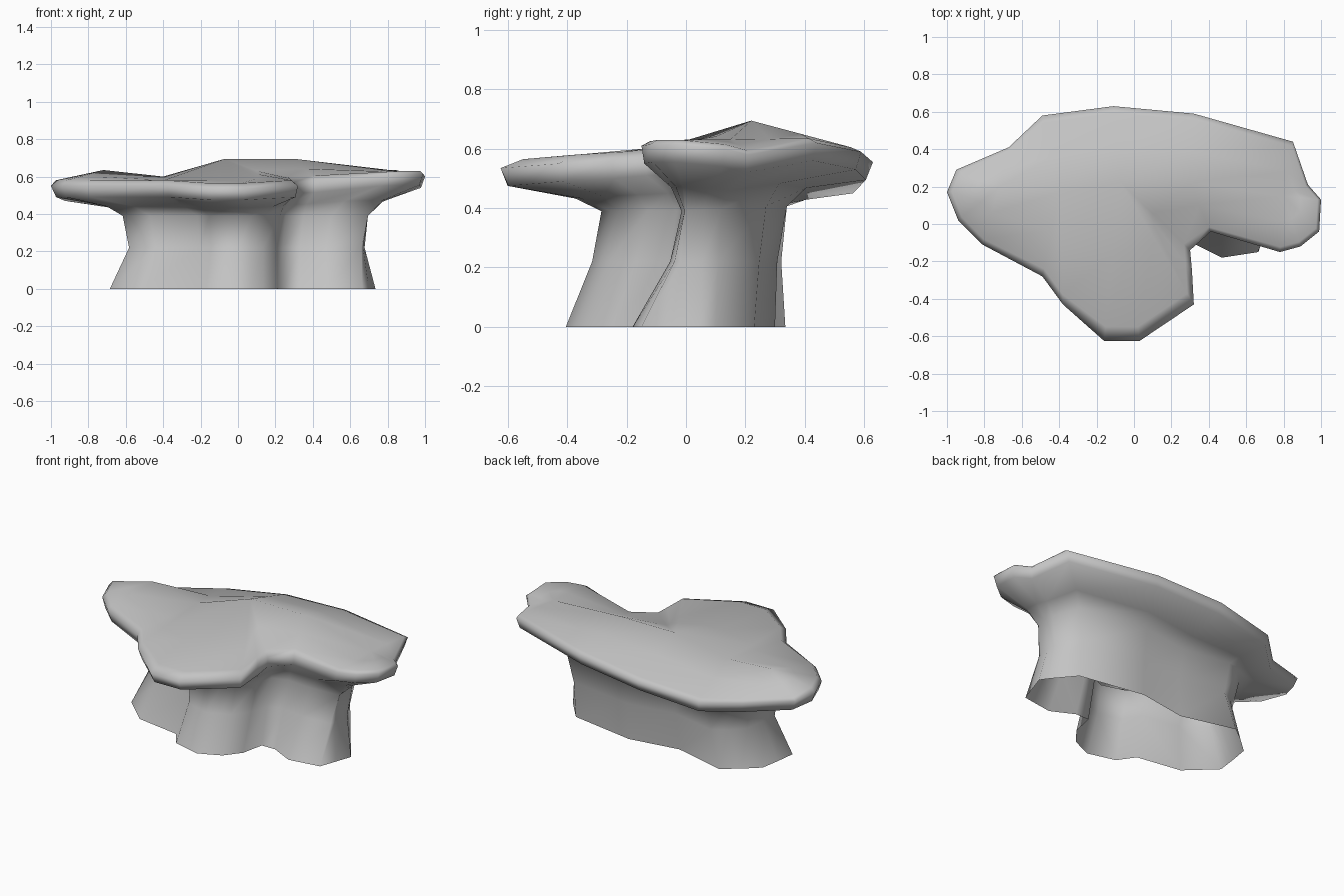
import bpy
import bmesh
from mathutils import Vector

default_cube = bpy.data.objects.get("Cube")
if default_cube:
    bpy.data.objects.remove(default_cube, do_unlink=True)


def clamp(value, low=0.0, high=1.0):
    return max(low, min(high, value))


# Cap rim and matching foot outline, counter-clockwise from the left end
rim_outline = [
    (1, .13, .6), (.93, .21, .58), (.85, .44, .62), (.32, .59, .59),
    (-.11, .63, .555), (-.49, .58, .51), (-.67, .41, .49), (-.95, .29, .53),
    (-1, .17, .55), (-.94, .02, .55), (-.81, -.11, .55), (-.49, -.28, .55),
    (-.38, -.43, .55), (-.16, -.625, .535), (.03, -.625, .535), (.32, -.43, .55),
    (.31, -.25, .56), (.3, -.14, .57), (.41, -.04, .575), (.78, -.15, .61),
    (.89, -.12, .615), (.99, -.04, .615),
]
foot_outline = [
    (.735, .05), (.7, .1), (.59, .23), (.18, .3), (-.13, .25), (-.46, .335),
    (-.56, .26), (-.65, .18), (-.67, .06), (-.685, -.06), (-.52, -.215),
    (-.24, -.26), (-.17, -.36), (0, -.405), (.07, -.375), (.135, -.345),
    (.21, -.25), (.24, -.11), (.33, -.11), (.47, -.18), (.665, -.15), (.7, -.05),
]
# Crest of the cap, from the right end to the left end
crest = [Vector(p) for p in (
    (-.72, .2, .635), (-.4, .17, .6), (-.07, .22, .695),
    (.3, .22, .695), (.8, .15, .632))]


def neck_point(x, y):
    """The stem leans inward at the front and swells slightly at the back."""
    lean = (.165 if x > .3 else .12) * clamp(-y / .17)
    swell = .04 * clamp(y / .2)
    neck_x = min(.695, x * 1.06) if x > 0 else x * .9
    return Vector((neck_x, min(.34, y + lean + swell), .39 + .4 * swell))


def waist_point(foot, neck):
    """The stem is pinched between foot and neck, mostly at its right end."""
    waist = foot.lerp(neck, .75 if foot.x > .3 else .6)
    waist.x = waist.x * .96 if foot.x > 0 else foot.x * .85
    waist.y *= .95
    waist.z = .22
    return waist


def crest_target(rim):
    """Nearest crest point; the front notch runs diagonally as a valley."""
    in_notch = 0 < rim.x < .35 and rim.y < 0
    aim = rim.x * .2 if in_notch else rim.x
    return min(crest, key=lambda node: abs(node.x - aim))


def rock_column(rim_point, foot_xy):
    """One vertical run of points from the foot to the crest."""
    foot = Vector((*foot_xy, 0))
    neck = neck_point(*foot_xy)
    rim = Vector(rim_point)

    # Overhang below the rim
    lip = rim.lerp(neck, .07)
    lip.z = rim.z - .06
    underside = neck.lerp(lip, .28)
    underside.z = neck.z + (lip.z - neck.z) * .5

    # Top of the cap, climbing to the crest
    top = crest_target(rim)
    edge = rim.lerp(top, .09)
    edge.z = rim.z + (.015 if rim.x > .5 or rim.y > .25 else .03)
    slope = edge.lerp(top, .5)
    rise = clamp(.45 + .9 * rim.y, .1, .5)
    slope.z = edge.z + (top.z - edge.z) * rise
    return [foot, waist_point(foot, neck), neck, underside, lip, rim, edge, slope, top]


# Loft the columns into one shell, open underneath
bm = bmesh.new()
columns = [[bm.verts.new(p) for p in rock_column(rim, foot)]
           for rim, foot in zip(rim_outline, foot_outline)]
for index, here in enumerate(columns):
    after = columns[(index + 1) % len(columns)]
    for level in range(len(here) - 1):
        bm.faces.new((here[level], after[level], after[level + 1], here[level + 1]))
bmesh.ops.remove_doubles(bm, verts=bm.verts[:], dist=.001)
bmesh.ops.recalc_face_normals(bm, faces=bm.faces[:])
for face in bm.faces:
    face.smooth = True

mesh = bpy.data.meshes.new("rock_ledge")
bm.to_mesh(mesh)
bm.free()
rock = bpy.data.objects.new("rock_ledge", mesh)
bpy.context.collection.objects.link(rock)

# Plain stone colour
stone = bpy.data.materials.new("stone_grey")
stone.use_nodes = True
colour = (.55, .55, .55, 1)
stone.diffuse_color = colour
shader = next(n for n in stone.node_tree.nodes if n.type == "BSDF_PRINCIPLED")
shader.inputs["Base Color"].default_value = colour
mesh.materials.append(stone)
